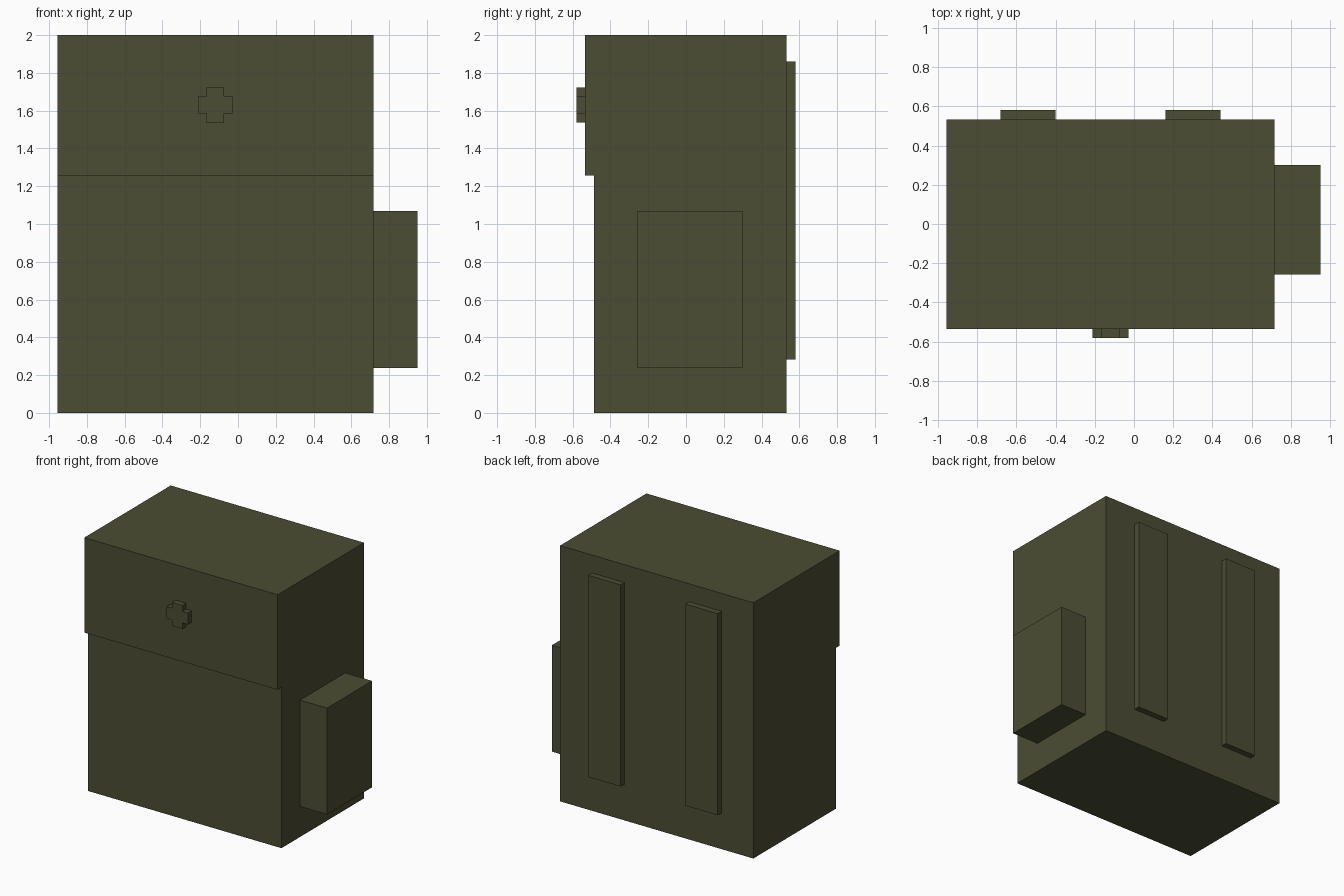
import bpy
import bmesh
from mathutils import Vector

cube = bpy.data.objects.get("Cube")
if cube:
    bpy.data.objects.remove(cube, do_unlink=True)

# Single olive canvas colour
canvas = bpy.data.materials.new("olive_canvas")
canvas.use_nodes = True
olive = (0.070, 0.074, 0.033, 1.0)
canvas.diffuse_color = olive
canvas.node_tree.nodes["Principled BSDF"].inputs["Base Color"].default_value = olive


def extrude_profile(name, points, direction):
    """Extrude a closed outline of 3D points into a flat-shaded solid."""
    bm = bmesh.new()
    face = bm.faces.new([bm.verts.new(p) for p in points])
    result = bmesh.ops.extrude_face_region(bm, geom=[face], use_keep_orig=True)
    moved = [v for v in result["geom"] if isinstance(v, bmesh.types.BMVert)]
    bmesh.ops.translate(bm, verts=moved, vec=Vector(direction))
    bmesh.ops.recalc_face_normals(bm, faces=bm.faces)
    mesh = bpy.data.meshes.new(name)
    bm.to_mesh(mesh)
    bm.free()
    mesh.materials.append(canvas)
    obj = bpy.data.objects.new(name, mesh)
    bpy.context.collection.objects.link(obj)
    return obj


def box(name, low, high):
    """Axis-aligned box between two corners."""
    (x0, y0, z0), (x1, y1, z1) = low, high
    outline = [(x0, y0, z0), (x1, y0, z0), (x1, y1, z0), (x0, y1, z0)]
    return extrude_profile(name, outline, (0, 0, z1 - z0))


# Main bag: side profile with the overhanging top flap
left, right = -0.955, 0.717
front, flap_front, back = -0.487, -0.535, 0.532
flap_z, top = 1.257, 2.0
side = [(front, 0), (back, 0), (back, top), (flap_front, top),
        (flap_front, flap_z), (front, flap_z)]
extrude_profile("bag_body", [(left, y, z) for y, z in side], (right - left, 0, 0))

# Side pouch
box("side_pouch", (right, -0.257, 0.238), (0.95, 0.3, 1.07))

# Pair of shoulder straps on the back
for name, x in (("strap_right", -0.54), ("strap_left", 0.3)):
    box(name, (x - 0.14, back, 0.283), (x + 0.14, 0.58, 1.86))

# Cross-shaped clasp on the flap
cx, cz, a, b = -0.12, 1.63, 0.092, 0.046
quarter = [(a, -b), (a, b), (b, b)]
cross = []
for turn in range(4):
    cross += quarter
    quarter = [(-v, u) for u, v in quarter]
extrude_profile("flap_clasp", [(cx + u, flap_front, cz + v) for u, v in cross],
                (0, -0.045, 0))
